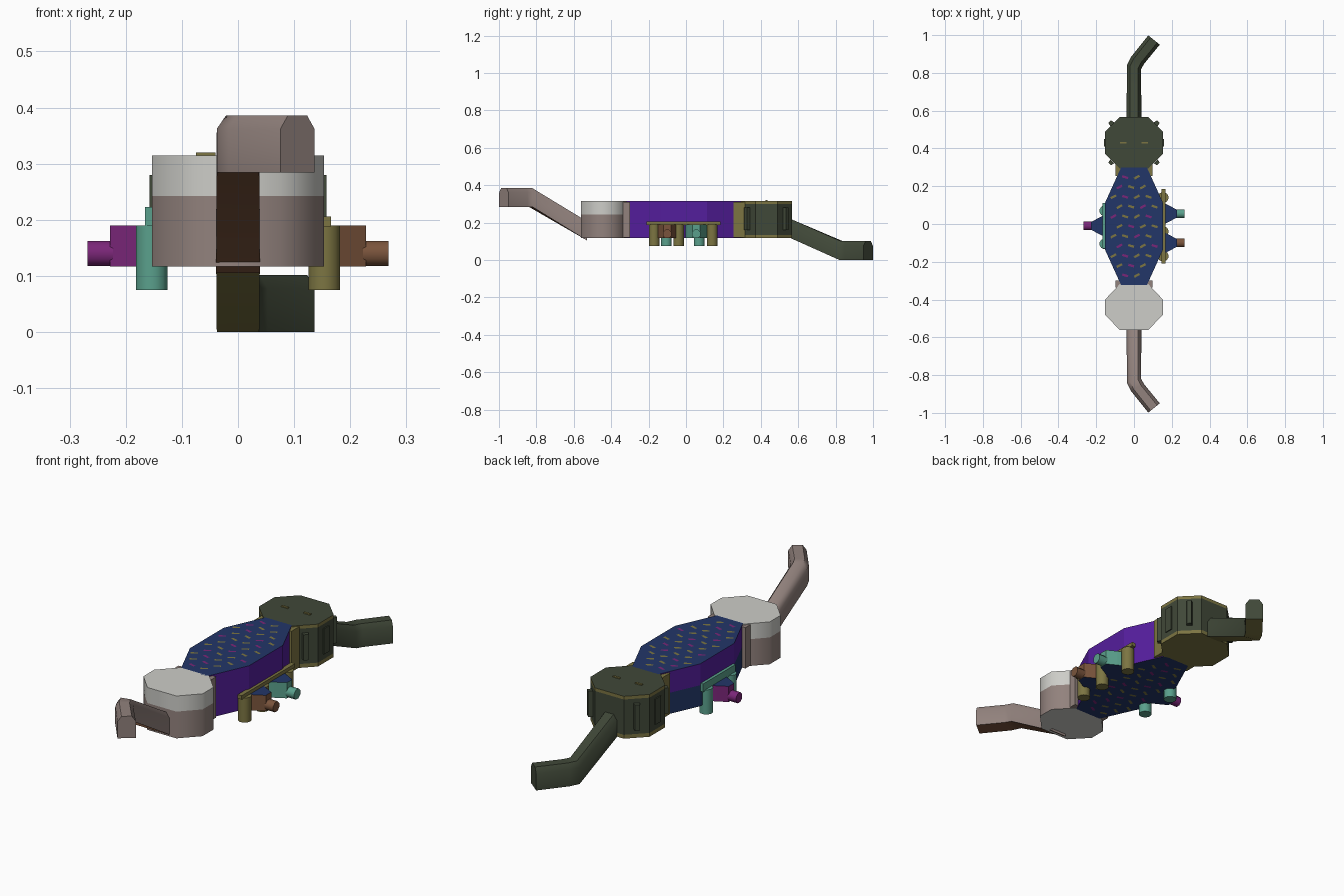
import bpy, bmesh, math
from mathutils import Vector, Matrix

if "Cube" in bpy.data.objects:
    bpy.data.objects.remove(bpy.data.objects["Cube"])

def lin(c):
    c /= 255
    return c / 12.92 if c <= 0.04045 else ((c + 0.055) / 1.055) ** 2.4

MATS = {}
for name, rgb in {"navy": (34, 54, 104), "purple": (84, 30, 156), "white": (205, 205, 200),
                  "taupe": (146, 130, 125), "dark green": (64, 72, 56), "olive": (124, 117, 66),
                  "teal": (90, 160, 140), "brown": (122, 84, 60), "magenta": (122, 38, 120)}.items():
    m = bpy.data.materials.new(name)
    m.diffuse_color = (*[lin(c) for c in rgb], 1)
    m.use_nodes = True
    m.node_tree.nodes["Principled BSDF"].inputs["Base Color"].default_value = m.diffuse_color
    MATS[name] = m

def finish(name, bm, rule, smooth=False):
    """Turn a bmesh into an object; rule(face) returns the colour name."""
    bmesh.ops.recalc_face_normals(bm, faces=bm.faces)
    bm.normal_update()
    names = []
    for f in bm.faces:
        c = rule(f)
        if c not in names:
            names.append(c)
        f.material_index = names.index(c)
    me = bpy.data.meshes.new(name)
    bm.to_mesh(me)
    bm.free()
    for c in names:
        me.materials.append(MATS[c])
    ob = bpy.data.objects.new(name, me)
    bpy.context.collection.objects.link(ob)
    if smooth:
        bpy.ops.object.select_all(action='DESELECT')
        ob.select_set(True)
        bpy.context.view_layer.objects.active = ob
        bpy.ops.object.shade_smooth_by_angle(angle=math.radians(50))
    return ob

def skin(name, rings, rule, smooth=False):
    """Join equal-length closed rings of points and cap both ends."""
    bm = bmesh.new()
    vs = [[bm.verts.new(p) for p in r] for r in rings]
    n = len(vs[0])
    for a, b in zip(vs, vs[1:]):
        for i in range(n):
            j = (i + 1) % n
            bm.faces.new((a[i], a[j], b[j], b[i]))
    bm.faces.new(vs[0])
    bm.faces.new(vs[-1])
    return finish(name, bm, rule, smooth)

def prism(name, outline, levels, rule, smooth=False):
    return skin(name, [[(x, y, z) for x, y in outline] for z in levels], rule, smooth)

def box(name, x0, x1, y0, y1, z0, z1, col):
    return prism(name, [(x0, y0), (x1, y0), (x1, y1), (x0, y1)], [z0, z1], lambda f: col)

def tube(name, centre, axis, r, length, col, sides=8):
    bm = bmesh.new()
    rot = Vector((0, 0, 1)).rotation_difference(Vector(axis)).to_matrix().to_4x4()
    turn = Matrix.Rotation(math.pi / sides, 4, 'Z')
    bmesh.ops.create_cone(bm, cap_ends=True, segments=sides, radius1=r, radius2=r, depth=length,
                          matrix=Matrix.Translation(centre) @ rot @ turn)
    return finish(name, bm, lambda f: col, True)

def octagon(cx, cy, hx, hy, ex, ey):
    """Rectangle with cut corners; ex, ey are the half lengths of the straight edges."""
    return [(cx + x, cy + y) for x, y in ((ex, -hy), (hx, -ey), (hx, ey), (ex, hy),
                                          (-ex, hy), (-hx, ey), (-hx, -ey), (-ex, -hy))]

Z0, Z1 = 0.117, 0.315

# main body: navy top and bottom, purple sides, lower left side navy
def body_rule(f):
    if abs(f.normal.z) > 0.5:
        return "navy"
    return "navy" if f.normal.x < -0.5 and f.calc_center_median().z < 0.215 else "purple"
prism("main_body", octagon(0, -0.012, 0.153, 0.312, 0.068, 0.125), [Z0, 0.215, Z1], body_rule)

# pattern flecks on the top and underside of the body
bm = bmesh.new()
for z in (Z1 + 0.002, Z0 - 0.002):
    for row in range(-5, 6):
        for col in range(-2, 3):
            x, y = col * 0.062 + (0.015 if row % 2 else -0.015), row * 0.052 - 0.012
            if abs(x) > 0.135 - max(0, abs(y + 0.012) - 0.125) * 0.45:
                continue
            a = 0.5 if (row + col) % 2 else -0.3
            u = Vector((math.cos(a), math.sin(a), 0)) * 0.016
            v = Vector((-math.sin(a), math.cos(a), 0)) * 0.006
            c = Vector((x, y, z))
            f = bm.faces.new([bm.verts.new(p) for p in (c - u - v, c + u - v, c + u + v, c - u + v)])
            f.material_index = 0
bm.faces.index_update()
finish("body_flecks", bm, lambda f: "magenta" if f.index % 3 == 0 else "olive")

# front pod: white above and below, taupe lower wall
def front_rule(f):
    return "taupe" if abs(f.normal.z) < 0.5 and f.calc_center_median().z < 0.242 else "white"
prism("front_pod", octagon(0, -0.44, 0.153, 0.122, 0.075, 0.04), [Z0, 0.242, Z1], front_rule, True)

# rear pod: dark green with olive rims
def rear_rule(f):
    if f.normal.z < -0.5:
        return "olive"
    z = f.calc_center_median().z
    return "olive" if abs(f.normal.z) < 0.5 and (z < 0.135 or z > 0.298) else "dark green"
prism("rear_pod", octagon(0, 0.43, 0.153, 0.136, 0.075, 0.058),
      [Z0, 0.135, 0.3, Z1], rear_rule)

# raised lugs on the walls of the rear pod
for sx in (-1, 1):
    box("side_lug", sx * 0.15, sx * 0.158, 0.41, 0.45, 0.16, 0.28, "dark green")
    for sy in (-1, 1):
        c, d = Vector((sx * 0.115, 0.43 + sy * 0.098)), Vector((sx, sy)).normalized()
        t = Vector((-d.y, d.x))
        pts = [c + t * 0.014, c + d * 0.02 + t * 0.01, c + d * 0.02 - t * 0.01, c - t * 0.014]
        prism("corner_lug", [tuple(p) for p in pts], [0.16, 0.28], lambda f: "dark green")
    box("top_slot", sx * 0.04, sx * 0.075, 0.425, 0.435, 0.314, 0.32, "olive")

# collars between the body and the pods
box("rear_collar", -0.097, 0.097, 0.255, 0.315, Z0 + 0.003, 0.311, "olive")
box("front_collar", -0.097, 0.097, -0.337, -0.3, Z0 + 0.003, 0.311, "taupe")

# end pipes: arched section with a flat underside, swept along a bent path
SECTION = [(-0.039, 0), (0.039, 0), (0.039, 0.078), (0.022, 0.102), (-0.022, 0.102), (-0.039, 0.078)]
def pipe(name, s, z_start, z_end, top, under):
    path = [(0, 0.53, z_start), (0, 0.83, z_end), (0.018, 0.865, z_end), (0.106, 0.974, z_end)]
    lateral = [(1, 0), (0.97, -0.24), (0.89, -0.46), (0.778, -0.628)]
    rings = [[(x + a * u, s * (y + b * u), z + h) for u, h in SECTION]
             for (x, y, z), (a, b) in zip(path, lateral)]
    skin(name, rings, lambda f: under if f.normal.z < -0.7 else top, True)
pipe("front_pipe", -1, 0.105, 0.284, "taupe", "brown")
pipe("rear_pipe", 1, 0.13, 0.0, "dark green", "olive")

# side nozzles: tapered housing with a short octagonal tip
def nozzle(side, y, col, tip):
    pts = [(side * 0.145, y - 0.062), (side * 0.182, y - 0.045), (side * 0.228, y - 0.02),
           (side * 0.228, y + 0.02), (side * 0.182, y + 0.045), (side * 0.145, y + 0.062)]
    prism("nozzle_housing", pts, [Z0, 0.19], lambda f: "navy" if abs(f.normal.z) > 0.5 else col)
    tube("nozzle_tip", (side * 0.239, y, 0.14), (1, 0, 0), 0.0245, 0.058, tip)
nozzle(1, -0.1, "brown", "brown")
nozzle(1, 0.055, "teal", "teal")
nozzle(-1, -0.01, "magenta", "magenta")

# hanging legs, and the rails that carry them
for x, ys, col in ((0.154, (-0.17, -0.04, 0.14), "olive"), (-0.154, (-0.105, 0.07), "teal")):
    for y in ys:
        tube("leg", (x, y, 0.1325), (0, 0, 1), 0.029, 0.115, col, 12)
box("right_rail", 0.145, 0.166, -0.21, 0.185, 0.188, 0.206, "olive")
box("left_rail", -0.166, -0.145, -0.13, 0.11, 0.185, 0.223, "teal")
